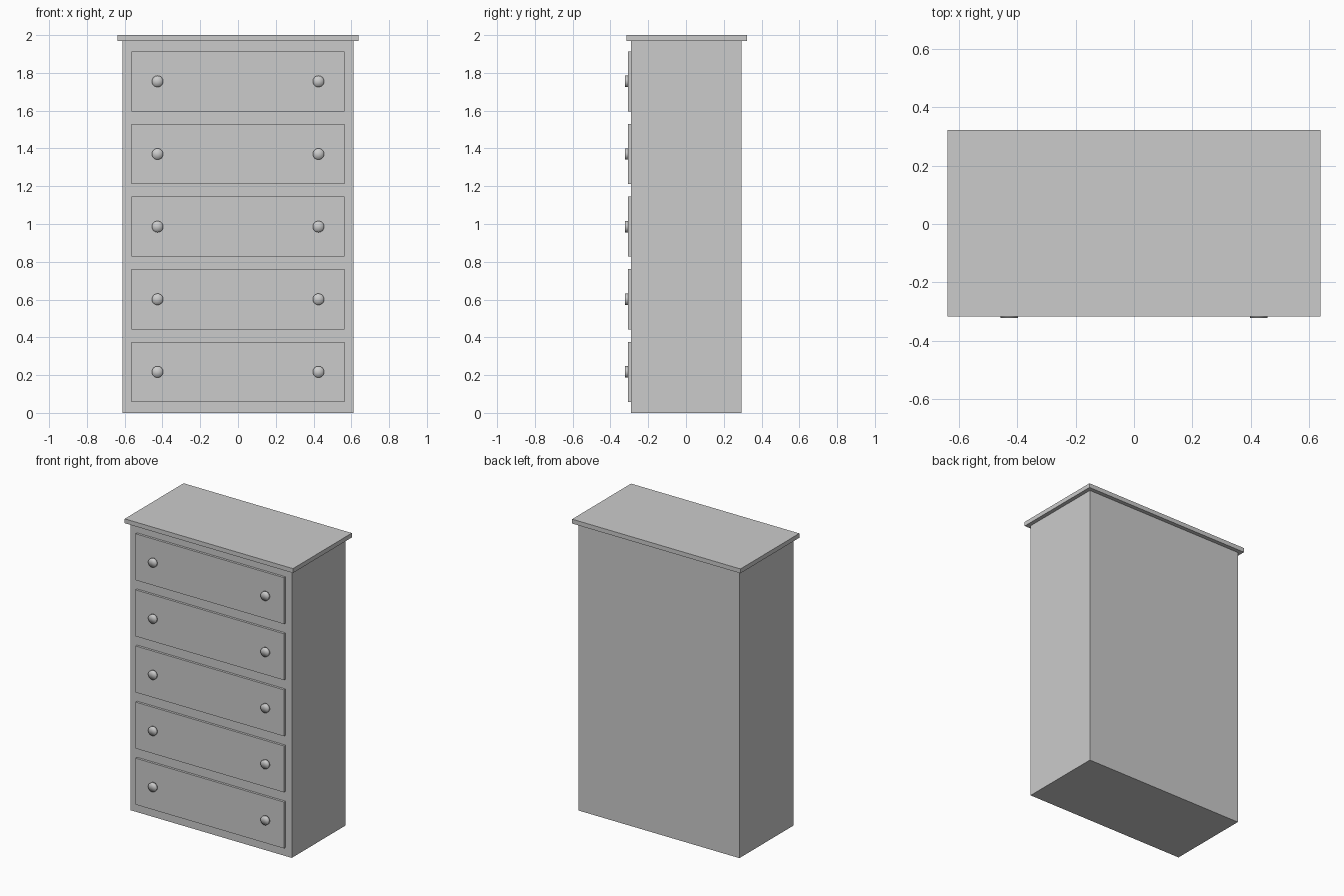
import bpy
from math import pi

if "Cube" in bpy.data.objects:
    bpy.data.objects.remove(bpy.data.objects["Cube"])


def box(name, x, y, z):
    """Box from (min, max) ranges on each axis."""
    bpy.ops.mesh.primitive_cube_add(
        size=1, location=[(a + b) / 2 for a, b in (x, y, z)])
    ob = bpy.context.object
    ob.name = name
    ob.scale = [b - a for a, b in (x, y, z)]
    bpy.ops.object.transform_apply(location=False, rotation=False, scale=True)
    return ob


def knob(name, x, z):
    """Short round pull, smooth all over so that it reads as a button."""
    bpy.ops.mesh.primitive_cylinder_add(
        vertices=32, radius=0.03, depth=KNOB_BACK - KNOB_FRONT,
        end_fill_type='TRIFAN',
        location=(x, (KNOB_BACK + KNOB_FRONT) / 2, z), rotation=(pi / 2, 0, 0))
    ob = bpy.context.object
    ob.name = name
    bpy.ops.object.shade_smooth()


BODY_FRONT = -0.29
DRAWER_FRONT = -0.306
KNOB_BACK, KNOB_FRONT = DRAWER_FRONT, -0.322

# Carcass and overhanging top
box("carcass", (-0.611, 0.611), (BODY_FRONT, 0.294), (0, 1.97))
box("top_board", (-0.638, 0.638), (-0.316, 0.322), (1.97, 2.0))

# Five drawer fronts, each with a pair of knobs
for i in range(5):
    z = 0.217 + i * 0.3845
    box(f"drawer_front_{i + 1}", (-0.563, 0.563),
        (DRAWER_FRONT, BODY_FRONT), (z - 0.159, z + 0.159))
    for side, x in (("left", -0.426), ("right", 0.426)):
        knob(f"knob_{side}_{i + 1}", x, z)
